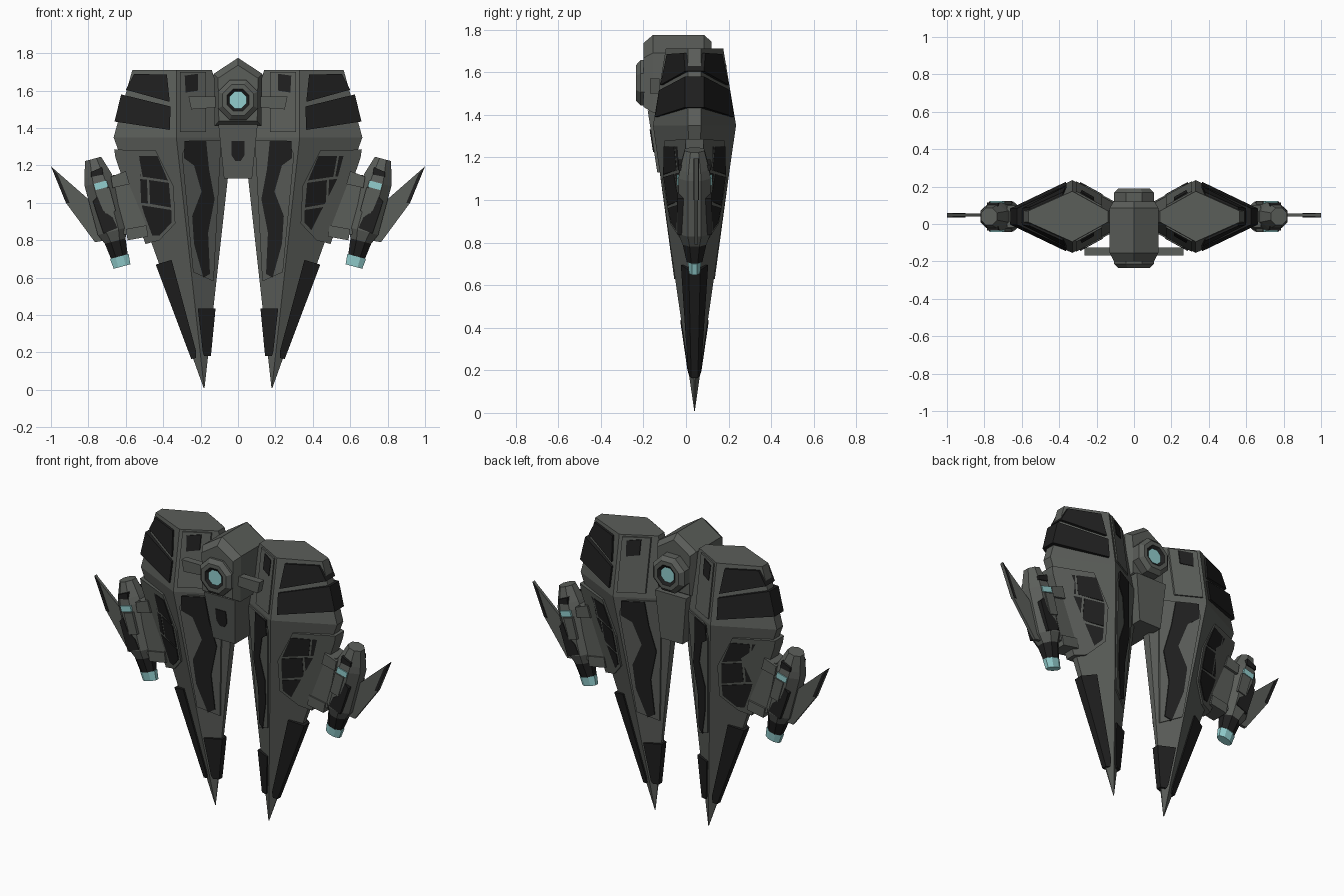
import bpy, bmesh, math
from mathutils import Vector

if "Cube" in bpy.data.objects:
    bpy.data.objects.remove(bpy.data.objects["Cube"])


def material(name, rgb):
    m = bpy.data.materials.new(name)
    m.diffuse_color = (*rgb, 1)
    m.use_nodes = True
    m.node_tree.nodes["Principled BSDF"].inputs["Base Color"].default_value = m.diffuse_color
    return m


GREY = material("hull grey", (0.105, 0.112, 0.102))
DARK = material("charcoal panel", (0.014, 0.014, 0.014))
CYAN = material("pale cyan glow", (0.29, 0.62, 0.62))
YC = 0.04  # depth centre of the hulls


def loft(name, rings, mats, mirror=True, rule=None):
    """Skin a list of equal rings, cap both ends; rule(segment) picks the material."""
    bm = bmesh.new()
    vs = [[bm.verts.new(p) for p in r] for r in rings]
    n = len(rings[0])
    for k in range(len(rings) - 1):
        for i in range(n):
            j = (i + 1) % n
            f = bm.faces.new((vs[k][i], vs[k][j], vs[k + 1][j], vs[k + 1][i]))
            f.material_index = rule(k) if rule else 0
    bm.faces.new(vs[0][::-1]).material_index = rule(0) if rule else 0
    bm.faces.new(vs[-1]).material_index = rule(len(rings) - 1) if rule else 0
    bmesh.ops.recalc_face_normals(bm, faces=bm.faces)
    me = bpy.data.meshes.new(name)
    bm.to_mesh(me)
    bm.free()
    for m in mats:
        me.materials.append(m)
    ob = bpy.data.objects.new(name, me)
    bpy.context.collection.objects.link(ob)
    if mirror:
        ob.modifiers.new("mirror", 'MIRROR')
    return ob


def section(z):
    """Hull at height z: inner x, ridge x, outer x, ridge depth, edge depth."""
    low = (0.18, 0.18, 0.18, 0.0, 0.0)
    mid = (0.03, 0.33, 0.665, 0.195, 0.03)
    top = (0.14, 0.33, 0.565, 0.135, 0.03)
    if z <= 1.35:
        a, b, t = low, mid, z / 1.35
    else:
        a, b, t = mid, top, (z - 1.35) / 0.36
    return [p + (q - p) * t for p, q in zip(a, b)]


def hull_depth(x, z):
    xi, xr, xo, d, e = section(z)
    u = (x - xi) / (xr - xi) if x < xr else (xo - x) / (xo - xr)
    return e + (d - e) * min(max(u, 0), 1)


def prism(name, poly, depth, mat, yc=YC, mirror=True):
    """Front-view outline pushed through to the back; depth is a number or f(x, z)."""
    d = depth if callable(depth) else (lambda x, z: depth)
    rings = [[(x, yc + s * d(x, z), z) for x, z in poly] for s in (-1, 1)]
    return loft(name, rings, [mat], mirror)


def plate(name, poly, mat, t=0.012):
    """Panel standing proud of both the front and back of the hull."""
    return prism(name, poly, lambda x, z: hull_depth(x, z) + t, mat)


# Twin dagger hulls
rings = []
for z in (0.01, 1.35, 1.71):
    xi, xr, xo, d, e = section(z)
    rings.append([(xi, YC - e, z), (xr, YC - d, z), (xo, YC - e, z),
                  (xo, YC + e, z), (xr, YC + d, z), (xi, YC + e, z)])
loft("dagger_hull", rings, [GREY])

# Shoulder armour
plate("shoulder_panel_upper", [(.365, 1.54), (.38, 1.685), (.555, 1.69), (.60, 1.605)], DARK, .014)
plate("shoulder_panel_lower", [(.36, 1.515), (.625, 1.58), (.66, 1.435), (.365, 1.39)], DARK, .014)

# Side window frame with dark panes
plate("side_frame", [(.44, 1.28), (.662, 1.285), (.655, 1.24), (.495, .78), (.42, .80),
                     (.335, .89), (.345, 1.09)], GREY, .014)
panes = [
    [(.43, 1.25), (.53, 1.25), (.51, 1.14), (.375, 1.12)],
    [(.54, 1.25), (.61, 1.25), (.575, 1.145), (.52, 1.14)],
    [(.37, 1.107), (.475, 1.122), (.47, .995), (.358, .975)],
    [(.487, 1.124), (.567, 1.132), (.522, 1.0), (.482, .997)],
    [(.357, .962), (.515, .987), (.468, .825), (.42, .825), (.355, .895)],
]
for i, p in enumerate(panes):
    plate(f"side_pane_{i + 1}", p, DARK, .02)

# Inner raised strips with camouflage patches
plate("inner_strip", [(.13, .58), (.24, .63), (.30, 1.26), (.26, 1.335), (.09, 1.335)], GREY, .01)
plate("inner_camouflage", [(.15, .62), (.185, .6), (.235, .78), (.245, .93), (.195, 1.06),
                           (.235, 1.2), (.29, 1.24), (.285, 1.33), (.17, 1.33),
                           (.155, 1.18), (.125, 1.02), (.16, .84)], DARK, .015)
plate("upper_inner_strip", [(.17, 1.38), (.31, 1.38), (.31, 1.7), (.17, 1.7)], GREY, .01)
plate("upper_camouflage", [(.215, 1.6), (.28, 1.59), (.285, 1.68), (.215, 1.69)], DARK, .015)

# Blade armour near the tips
plate("blade_panel_outer", [(.44, .67), (.355, .695), (.225, .21), (.225, .17), (.25, .165)], DARK)
plate("blade_panel_inner", [(.12, .435), (.215, .435), (.188, .2), (.18, .18), (.145, .18)], DARK)

# Central pod with pitched roof
profile = [(0, 1.775), (.13, 1.69), (.125, 1.41), (-.125, 1.41), (-.13, 1.69)]
rings = []
for y, s in ((-.2, .82), (-.155, 1), (.085, 1), (.12, .85)):
    rings.append([(x * s, y, 1.56 + (z - 1.56) * s) for x, z in profile])
loft("centre_pod", rings, [GREY], False)

# Neck below the pod
loft("pod_neck", [[(-w, f, z), (w, f, z), (w, b, z), (-w, b, z)]
                  for w, f, b, z in ((.105, -.18, .15, 1.42), (.075, -.135, .14, 1.13))], [GREY], False)
patch = [(-.035, 1.33), (.035, 1.33), (.035, 1.255), (.015, 1.225), (-.015, 1.225), (-.035, 1.255)]
loft("neck_patch", [[(x, -.135 - .155 * (z - 1.13) - k, z) for x, z in patch]
                    for k in (-.01, .005)], [DARK], False)


# Octagonal sensor eyes, front and back
def sensor(name, base, tip):
    s = 1 if tip > base else -1
    steps = ((.115, base), (.115, tip - s * .022), (.09, tip), (.065, tip), (.048, tip - s * .012))
    rings = [[(r * math.cos((i + .5) * math.pi / 4), y, 1.55 + r * math.sin((i + .5) * math.pi / 4))
              for i in range(8)] for r, y in steps]
    loft(name, rings, [GREY, DARK, CYAN], False, lambda k: {3: 1, 4: 2}.get(k, 0))


sensor("front_sensor", -.17, -.235)
sensor("back_sensor", .10, .19)

# Clamp arms beside the front sensor
prism("clamp_arm", [(.11, 1.51), (.25, 1.50), (.265, 1.57), (.11, 1.57)], .022, GREY, -.147)

# Engines: octagonal loft along a slanted axis
top, end = Vector((.775, YC, 1.235)), Vector((.62, YC, .66))
axis = (end - top).normalized()
side = Vector((-axis.z, 0, axis.x))
rings = []
for t, rx, ry in ((0, .048, .05), (.09, .078, .075), (.13, .088, .082), (.40, .088, .082),
                  (.455, .062, .06), (.54, .05, .04), (.54, .056, .034), (.596, .05, .028)):
    c = top + axis * t
    rings.append([c + side * (rx * math.cos((i + .5) * math.pi / 4))
                  + Vector((0, ry * math.sin((i + .5) * math.pi / 4), 0)) for i in range(8)])
loft("engine", rings, [GREY, DARK, CYAN], True, lambda k: 0 if k < 4 else 1 if k == 4 else 2)


def engine_plate(name, poly, mat, depth):
    """Outline given as (along axis, across) pairs."""
    pts = [top + axis * t + side * s for t, s in poly]
    prism(name, [(p.x, p.z) for p in pts], depth, mat)


engine_plate("engine_light", [(.13, -.04), (.13, .03), (.165, .03), (.165, -.04)], CYAN, .082)
engine_plate("engine_cap_patch", [(.055, -.035), (.065, .03), (.09, .035), (.095, -.03)], DARK, .076)
engine_plate("engine_side_patch", [(.2, .03), (.28, .02), (.33, -.02), (.39, -.03), (.40, .05),
                                   (.32, .055), (.22, .06)], DARK, .080)
engine_plate("engine_spine", [(.17, -.045), (.17, .015), (.3, .012), (.3, -.045)], GREY, .083)

# Pylons joining engines to hulls
prism("engine_pylon", [(.56, 1.15), (.67, 1.15), (.61, .83), (.48, .83)], .045, GREY)
prism("pylon_clamp_upper", [(.60, 1.17), (.68, 1.14), (.67, 1.08), (.58, 1.1)], .06, GREY)
prism("pylon_clamp_lower", [(.49, .88), (.60, .86), (.59, .80), (.48, .82)], .055, GREY)

# Thin swept fins
prism("fin", [(.80, 1.02), (1.0, 1.195), (.92, 1.0), (.765, .79), (.70, .80)], .009, GREY, .048)
prism("fin_edge", [(1.0, 1.195), (.92, 1.0), (.90, 1.0), (.965, 1.155)], .012, DARK, .048)
